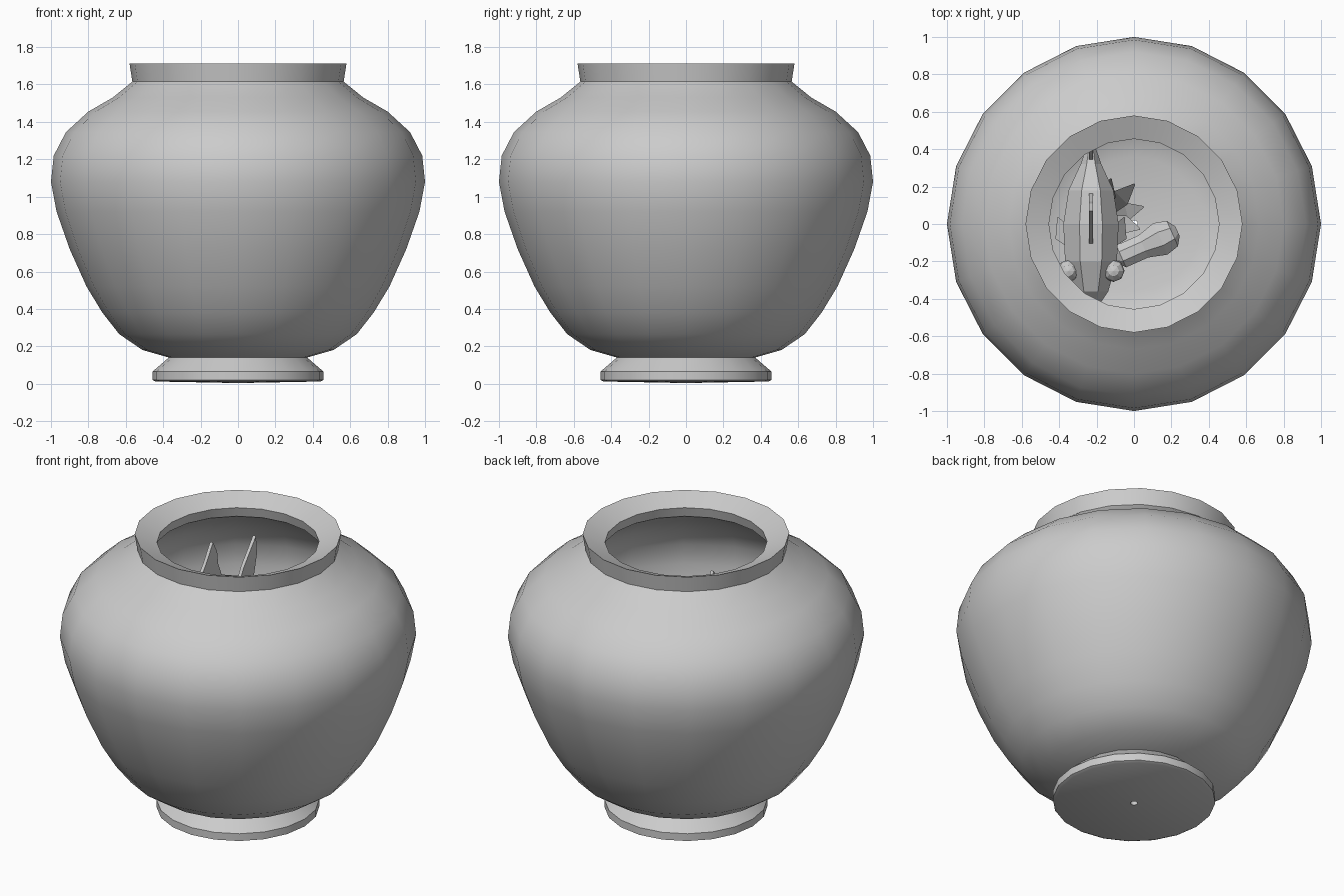
import bpy, bmesh, math
from mathutils import Vector, Matrix

if "Cube" in bpy.data.objects:
    bpy.data.objects.remove(bpy.data.objects["Cube"])

def make_object(name, bm, smooth=False):
    bmesh.ops.recalc_face_normals(bm, faces=bm.faces)
    me = bpy.data.meshes.new(name)
    bm.to_mesh(me)
    bm.free()
    ob = bpy.data.objects.new(name, me)
    bpy.context.collection.objects.link(ob)
    if smooth:
        bpy.ops.object.select_all(action='DESELECT')
        ob.select_set(True)
        bpy.context.view_layer.objects.active = ob
        bpy.ops.object.shade_smooth_by_angle(angle=math.radians(40))
    return ob

def skin(bm, rings, closed=False):
    n = len(rings[0])
    pairs = list(zip(rings, rings[1:])) + ([(rings[-1], rings[0])] if closed else [])
    for a, b in pairs:
        for i in range(n):
            j = (i + 1) % n
            bm.faces.new((a[i], a[j], b[j], b[i]))

def lathe(name, profile, sides):
    bm = bmesh.new()
    angles = [2 * math.pi * i / sides for i in range(sides)]
    skin(bm, [[bm.verts.new((r * math.cos(t), r * math.sin(t), z)) for t in angles]
              for r, z in profile], closed=True)
    return make_object(name, bm, True)

def loft_y(name, stations, x, sides=8):
    # stations: y, centre height, half width, half height
    bm = bmesh.new()
    angles = [2 * math.pi * (i + 0.5) / sides for i in range(sides)]
    rings = [[bm.verts.new((x + w * math.cos(t), y, z + h * math.sin(t))) for t in angles]
             for y, z, w, h in stations]
    skin(bm, rings)
    bm.faces.new(rings[0])
    bm.faces.new(rings[-1])
    return make_object(name, bm)

def plate(name, outline, x, thick=0.02):
    # thin fin standing in the y-z plane
    bm = bmesh.new()
    sides = [[bm.verts.new((x + s * thick / 2, y, z)) for y, z in outline] for s in (-1, 1)]
    skin(bm, sides)
    for side in sides:
        bm.faces.new(side)
    return make_object(name, bm)

# pot: one closed profile, outer wall, sloping rim, inner wall, drain hole
outer = [(0.02, 0.004), (0.44, 0.012), (0.457, 0.02), (0.457, 0.065), (0.37, 0.14),
         (0.51, 0.18), (0.635, 0.265), (0.725, 0.38), (0.81, 0.52), (0.90, 0.72),
         (0.97, 0.92), (1.0, 1.08), (0.985, 1.22), (0.92, 1.345), (0.80, 1.455),
         (0.67, 1.53), (0.565, 1.615), (0.58, 1.712)]
inner = [(0.455, 1.66), (0.47, 1.60), (0.64, 1.50), (0.77, 1.42), (0.885, 1.32),
         (0.94, 1.21), (0.955, 1.08), (0.925, 0.92), (0.86, 0.73), (0.77, 0.53),
         (0.69, 0.39), (0.60, 0.285), (0.50, 0.215), (0.36, 0.175), (0.02, 0.17)]
lathe("pot", outer + inner, 20)

# fish swimming near the top of the pot
FX = -0.23
loft_y("fish_body", [(-0.43, 1.13, 0.05, 0.05), (-0.36, 1.14, 0.10, 0.12),
                     (-0.20, 1.15, 0.15, 0.18), (0.0, 1.15, 0.16, 0.20),
                     (0.18, 1.16, 0.13, 0.17), (0.32, 1.17, 0.06, 0.10),
                     (0.40, 1.17, 0.03, 0.07)], FX)
plate("dorsal_fin", [(-0.14, 1.28), (0.0, 1.46), (0.07, 1.57), (0.11, 1.50),
                     (0.12, 1.42), (0.18, 1.28)], FX)
plate("tail_fin", [(0.30, 1.17), (0.37, 1.30), (0.49, 1.45), (0.50, 1.34), (0.46, 1.17),
                   (0.50, 1.02), (0.49, 0.92), (0.37, 1.05)], FX)
plate("belly_fin", [(0.02, 1.02), (0.18, 1.04), (0.20, 0.86)], FX)

# bulging eyes and side fins
for side, s in (("left", -1), ("right", 1)):
    bm = bmesh.new()
    bmesh.ops.create_uvsphere(bm, u_segments=8, v_segments=6, radius=0.06,
                              matrix=Matrix.Translation((FX + s * 0.12, -0.25, 1.22)))
    make_object(side + "_eye", bm)
    bm = bmesh.new()
    bm.faces.new([bm.verts.new((FX + s * dx, y, z)) for dx, y, z in
                  ((0.13, -0.12, 1.10), (0.19, -0.08, 1.02), (0.18, 0.04, 0.98), (0.13, 0.0, 1.08))])
    make_object(side + "_side_fin", bm)

# leafy water plant on the floor below the fish
leaves = [(75, 0.22, 0.75), (45, 0.26, 0.62), (15, 0.24, 0.45), (-15, 0.22, 0.55),
          (140, 0.18, 0.65), (215, 0.20, 0.50), (280, 0.20, 0.60)]
bm = bmesh.new()
for angle, reach, height in leaves:
    t = math.radians(angle)
    out, across = Vector((math.cos(t), math.sin(t), 0)), Vector((-math.sin(t), math.cos(t), 0))
    base = Vector((-0.18, 0.03, 0.17))
    row = []
    for f, w in ((0.0, 0.02), (0.6, 0.05), (1.0, 0.004)):
        p = base + out * reach * f + Vector((0, 0, height * (f ** 0.7)))
        row.append([bm.verts.new(p - across * w), bm.verts.new(p + across * w)])
    for a, b in zip(row, row[1:]):
        bm.faces.new((a[0], a[1], b[1], b[0]))
make_object("water_plant", bm)

# rounded pebble lying beside the plant
pebble = loft_y("pebble", [(-0.16, 0, 0.03, 0.03), (-0.13, 0, 0.07, 0.06), (0.0, 0, 0.07, 0.06),
                           (0.10, 0, 0.10, 0.09), (0.17, 0, 0.08, 0.07), (0.20, 0, 0.03, 0.03)], 0)
pebble.location = (0.05, -0.12, 0.26)
pebble.rotation_euler.z = math.radians(-66)
